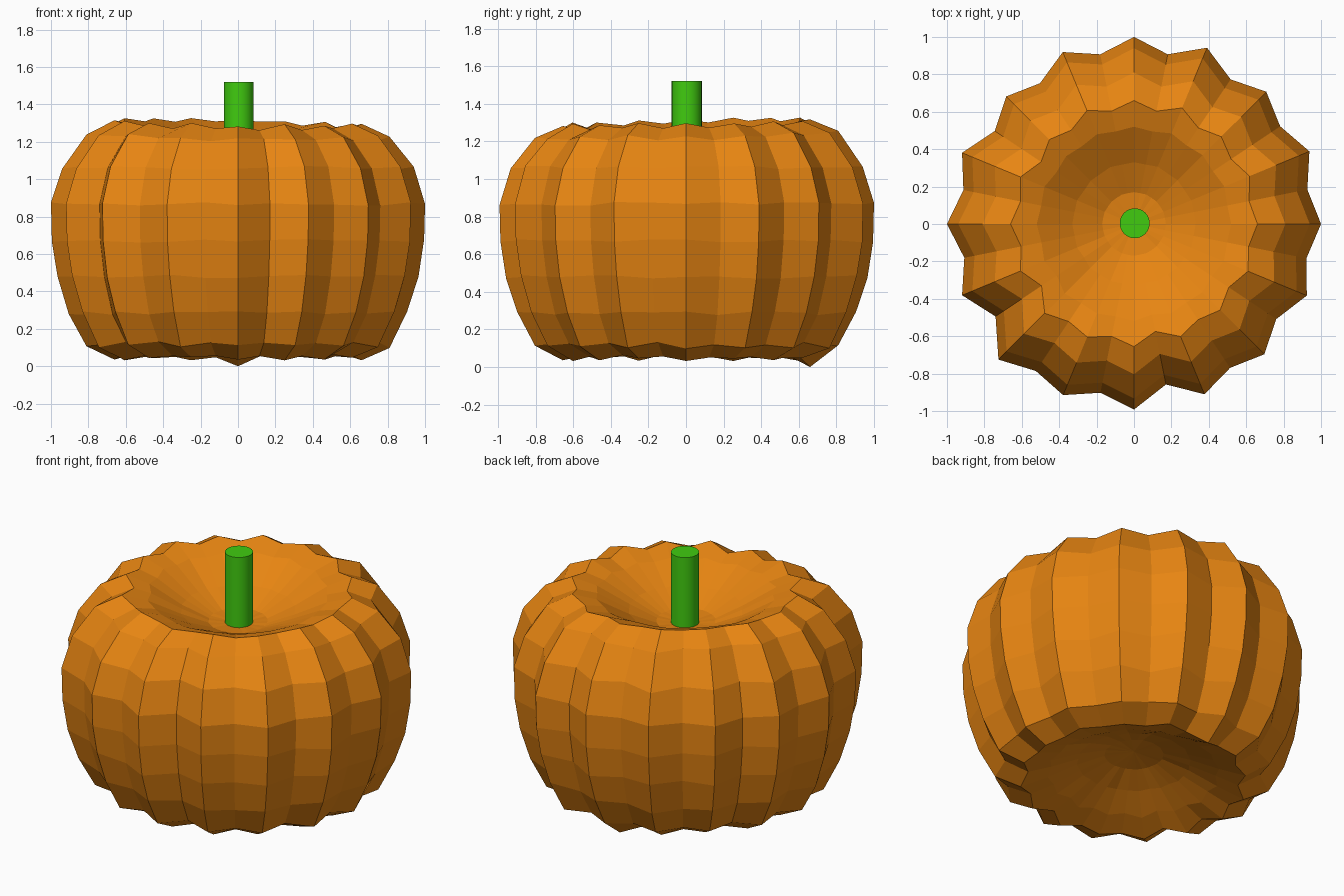
import bpy, bmesh, math, random

if "Cube" in bpy.data.objects:
    bpy.data.objects.remove(bpy.data.objects["Cube"])

random.seed(4)


def material(name, colour):
    m = bpy.data.materials.new(name)
    m.diffuse_color = (*colour, 1)
    m.use_nodes = True
    m.node_tree.nodes["Principled BSDF"].inputs["Base Color"].default_value = m.diffuse_color
    return m


# Outline radius around the body: ridge, groove, ridge, groove...
OUTLINE = [1.0, .945, 1.015, .94, 1.0, .93, 1.02, .925,
           1.0, .925, .995, .905, .965, .895, .995, .93,
           1.0, .925, .995, .89, 1.025, .945, .99, .92,
           .992, .875, .985, .925, .985, .915, 1.0, .94]

# Rings from the base hollow to the top hollow:
# radius, height, rib strength, rise of ridges over grooves
RINGS = [(.17, .215, .2, 0), (.33, .165, .35, 0), (.50, .095, .6, -.005),
         (.66, .048, .9, -.008), (.81, .115, 1, -.008), (.905, .285, 1, 0),
         (.965, .48, 1, 0), (.995, .67, 1, 0), (1.0, .868, 1, 0),
         (.94, 1.06, 1, 0), (.81, 1.23, 1, .008), (.66, 1.295, .9, .01),
         (.52, 1.255, .4, .005), (.33, 1.155, .25, 0), (.17, 1.085, .15, 0)]


def build_body():
    bm = bmesh.new()
    n = len(OUTLINE)
    loops = []
    for r, z, ribs, rise in RINGS:
        loop = []
        for i, k in enumerate(OUTLINE):
            a = 2 * math.pi * i / n
            rad = r * (1 + (k - 1) * ribs)
            dz = rise * (1 if i % 2 == 0 else -1) + random.uniform(-.01, .01) * ribs
            if z > 1.2:  # top rim dips towards the front right
                dz -= .018 * math.cos(a + math.radians(60))
            loop.append(bm.verts.new((rad * math.cos(a), rad * math.sin(a), z + dz)))
        loops.append(loop)
    loops[3][8].co.z = 0  # the back ridge touches the ground
    for lo, hi in zip(loops, loops[1:]):
        for i in range(n):
            j = (i + 1) % n
            bm.faces.new((lo[i], lo[j], hi[j], hi[i]))
    # close both hollows with a fan
    bottom = bm.verts.new((0, 0, .235))
    top = bm.verts.new((0, 0, 1.07))
    for i in range(n):
        j = (i + 1) % n
        bm.faces.new((bottom, loops[0][j], loops[0][i]))
        bm.faces.new((top, loops[-1][i], loops[-1][j]))
    me = bpy.data.meshes.new("pumpkin_body")
    bm.to_mesh(me)
    bm.free()
    ob = bpy.data.objects.new("pumpkin_body", me)
    bpy.context.collection.objects.link(ob)
    me.materials.append(material("orange_skin", (.80, .235, .006)))


# Ribbed body with hollows at top and bottom
build_body()

# Stem rising from the top hollow
bpy.ops.mesh.primitive_cylinder_add(vertices=32, radius=.08, depth=.46,
                                    location=(.004, .004, 1.29))
stem = bpy.context.object
stem.name = "stem"
stem.data.materials.append(material("green_stem", (.052, .60, .005)))
bpy.ops.object.shade_smooth_by_angle(angle=math.radians(30))
